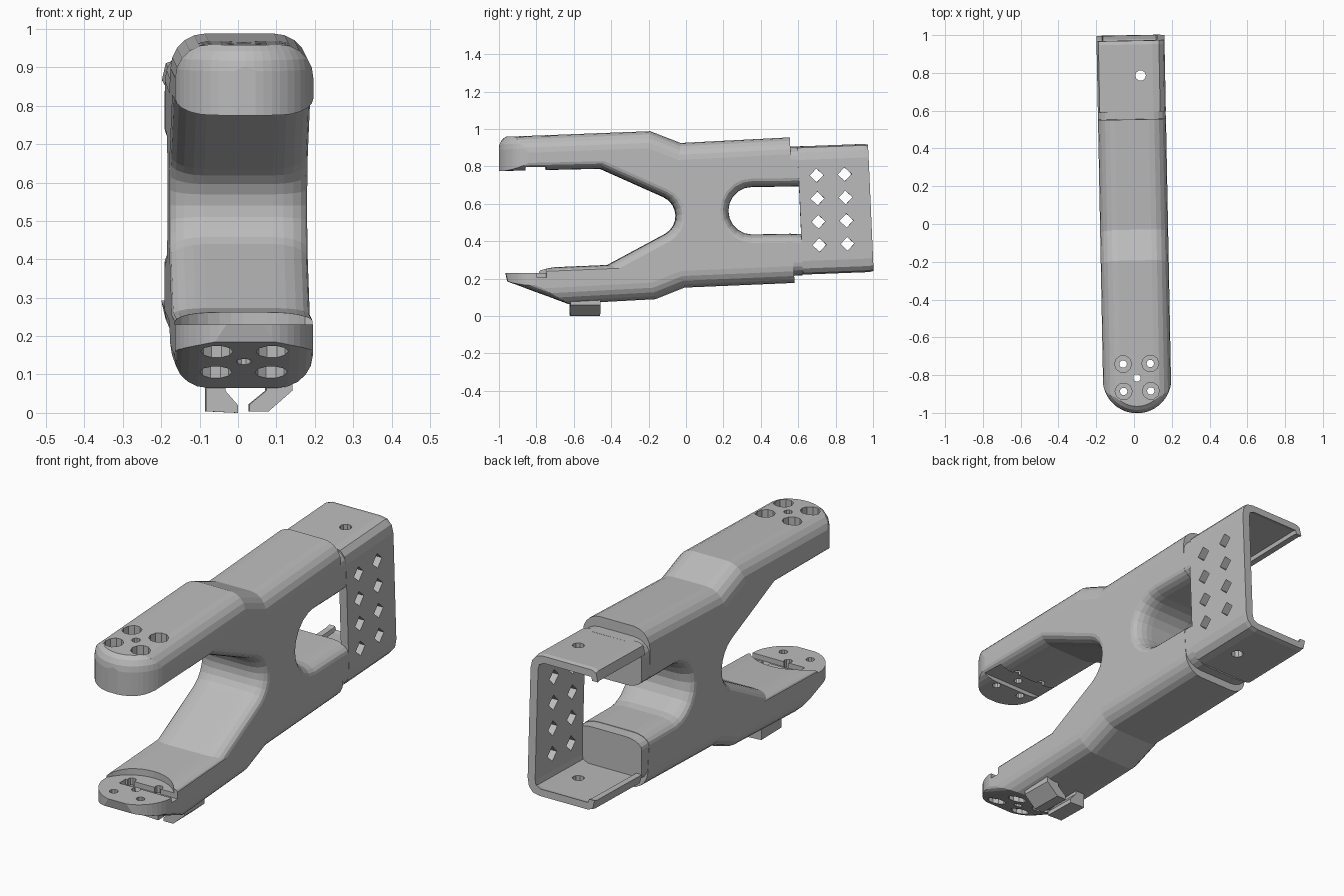
import bpy, bmesh, math
from mathutils import Matrix

if "Cube" in bpy.data.objects:
    bpy.data.objects.remove(bpy.data.objects["Cube"])

grey = bpy.data.materials.new("plain grey")
grey.diffuse_color = (0.5, 0.5, 0.5, 1)
grey.use_nodes = True
grey.node_tree.nodes["Principled BSDF"].inputs["Base Color"].default_value = grey.diffuse_color
parts = []


def loft(name, rings, keep=True):
    """Skin a list of equal-length point rings and cap both ends."""
    bm = bmesh.new()
    vs = [[bm.verts.new(p) for p in r] for r in rings]
    n = len(rings[0])
    for a, b in zip(vs, vs[1:]):
        for i in range(n):
            j = (i + 1) % n
            bm.faces.new((a[i], a[j], b[j], b[i]))
    bm.faces.new(vs[0][::-1])
    bm.faces.new(vs[-1])
    bmesh.ops.recalc_face_normals(bm, faces=bm.faces)
    me = bpy.data.meshes.new(name)
    bm.to_mesh(me)
    bm.free()
    ob = bpy.data.objects.new(name, me)
    bpy.context.collection.objects.link(ob)
    me.materials.append(grey)
    if keep:
        parts.append(ob)
    return ob


def offset(pts, rad, f):
    """Move every edge of a CCW polygon inward by its radius times f."""
    n, out = len(pts), []
    lines = []
    for i in range(n):
        (ax, ay), (bx, by) = pts[i], pts[(i + 1) % n]
        l = math.hypot(bx - ax, by - ay)
        dx, dy = (bx - ax) / l, (by - ay) / l
        d = rad[i] * f
        lines.append((ax - dy * d, ay + dx * d, dx, dy))
    for i in range(n):
        px, py, ux, uy = lines[i - 1]
        qx, qy, vx, vy = lines[i]
        c = ux * vy - uy * vx
        if abs(c) < 1e-5:
            out.append((qx, qy))
        else:
            t = ((qx - px) * vy - (qy - py) * vx) / c
            out.append((px + ux * t, py + uy * t))
    return out


def slab(name, edges, w=0.18, depth=0.09, seg=5):
    """Side profile (y, z, edge radius) across x with rounded rims."""
    pts = [e[:2] for e in edges]
    rad = [e[2] for e in edges]
    half = []
    for k in range(seg + 1):
        t = math.pi / 2 * k / seg
        half.append((w - depth * (1 - math.sin(t)), 1 - math.cos(t)))
    prof = [(-x, f) for x, f in half[::-1]] + half
    return loft(name, [[(x, y, z) for y, z in offset(pts, rad, f)] for x, f in prof])


def boolean(ob, cutter, op='DIFFERENCE'):
    m = ob.modifiers.new("cut", 'BOOLEAN')
    m.operation, m.object, m.solver = op, cutter, 'EXACT'
    bpy.context.view_layer.objects.active = ob
    bpy.ops.object.modifier_apply(modifier=m.name)
    bpy.data.objects.remove(cutter)


def drill(ob, x, y, r, z0, z1, n=10):
    ring = [(x + r * math.cos(2 * math.pi * i / n), y + r * math.sin(2 * math.pi * i / n))
            for i in range(n)]
    boolean(ob, loft("drill", [[(a, b, z) for a, b in ring] for z in (z0, z1)], False))


def box_cut(ob, x0, x1, y0, y1, z0, z1):
    sq = [(x0, y0), (x1, y0), (x1, y1), (x0, y1)]
    boolean(ob, loft("box_cut", [[(a, b, z) for a, b in sq] for z in (z0, z1)], False))


def arc(cy, cz, r, a0, a1, n, rad):
    return [(cy + r * math.cos(math.radians(a0 + (a1 - a0) * i / n)),
             cz + r * math.sin(math.radians(a0 + (a1 - a0) * i / n)), rad) for i in range(n + 1)]


# Forked body: jaws in front, open window behind
profile = [(-.955, .185, .03), (-.63, .065, .09), (-.165, .09, .09), (-.01, .152, .09),
           (.578, .177, 0), (.56, .44, .045)]
profile += arc(.352, .563, .127, 270, 90, 10, .045)
profile += [(.56, .692, 0), (.553, .955, .09), (-.03, .925, .09), (-.193, .988, .09),
            (-1, .957, 0), (-1, .775, .04), (-.46, .787, .045)]
profile += arc(-.165, .535, .11, 65, -60, 8, .045)
profile += [(-.42, .273, .02), (-.97, .25, 0)]
body = slab("forked_body", profile)


# Round the jaw noses in plan, with a soft upper rim
def plan_ring(z, inset, cy):
    r = .182 - inset
    ring = [(r * math.cos(math.pi + math.pi * i / 24), cy + r * math.sin(math.pi + math.pi * i / 24))
            for i in range(25)] + [(r, .9), (-r, .9)]
    return [(x, y, z + .038 * (y + 1)) for x, y in ring]


rings = [plan_ring(-.1, 0, -.79), plan_ring(.4, 0, -.79), plan_ring(.6, 0, -.82)]
for k in range(5):
    t = math.pi / 2 * k / 4
    rings.append(plan_ring(.89 + .073 * math.sin(t), .06 * (1 - math.cos(t)), -.82))
boolean(body, loft("nose_shape", rings, False), 'INTERSECT')

# Lower jaw seat, its cross groove, and the groove under the upper jaw
drill(body, 0, -.87, .2, .23, .45, 40)
box_cut(body, -.1, .25, -.80, -.75, .205, .4)
box_cut(body, -.25, .25, -.86, -.75, .6, .798)

# Counterbored screw holes in both jaws
for x in (-.072, .072):
    for y in (-.885, -.74):
        drill(body, x, y, .045, .83, 1.2)
        drill(body, x, y, .02, .6, 1.2)
        drill(body, x, y, .042, -.2, .195)
        drill(body, x, y, .02, -.2, .5)
drill(body, 0, -.815, .02, .6, 1.2)
drill(body, 0, -.815, .02, -.2, .5)

# Tongues joining the fork to the rear channel
slab("upper_tongue", [(.45, .691, .045), (.62, .694, 0), (.62, .908, .07), (.45, .902, 0)], .179)
slab("lower_tongue", [(.45, .210, .07), (.62, .217, 0), (.62, .439, .045), (.45, .436, 0)], .179)

# Rear channel: side plate with two flanges, open on the left and back
half = [(.18, .27), (.172, .31), (.15, .335), (.115, .3425), (-.145, .3425), (-.17, .333),
        (-.18, .29), (-.15, .29), (-.145, .308), (.11, .308), (.135, .295), (.14, .27)]
section = half + [(x, -z) for x, z in half[::-1]]
crings = []
for y in (.607, .965, .985):
    s = .985 if y > .98 else 1          # slightly softened rear rim
    crings.append([(x, y - .044 * z * s, .5705 + z * s + .038 * (y - .78)) for x, z in section])
channel = loft("rear_channel", crings)

# Diamond holes in the side plate
for row in range(4):
    for col in range(2):
        cy, cz = .71 + .15 * col - .005 * row, .38 + .124 * row + .006 * col
        d = [(cy + .037 * math.cos(math.pi / 2 * i + .04), cz + .037 * math.sin(math.pi / 2 * i + .04))
             for i in range(4)]
        boolean(channel, loft("diamond", [[(x, y, z) for y, z in d] for x in (.08, .3)], False))

# Flange screw hole, top and bottom
drill(channel, .05, .785, .028, .8, 1.1)
drill(channel, .05, .785, .028, .05, .35)

# Two slanted feet under the lower jaw
for name, sec in (("left_foot", [(-.095, .004), (-.012, 0), (-.012, .02), (-.045, .058),
                                 (-.045, .1), (-.095, .1)]),
                  ("right_foot", [(.018, .004), (.068, .004), (.13, .058), (.13, .1),
                                  (.062, .1), (.062, .058), (.018, .022)])):
    loft(name, [[(x, y, z) for x, z in sec] for y in (-.62, -.46)])

# Slight yaw of the whole piece
for ob in parts:
    ob.data.transform(Matrix.Rotation(math.radians(1.1), 4, 'Z'))
    ob.data.materials.clear()
    ob.data.materials.append(grey)
